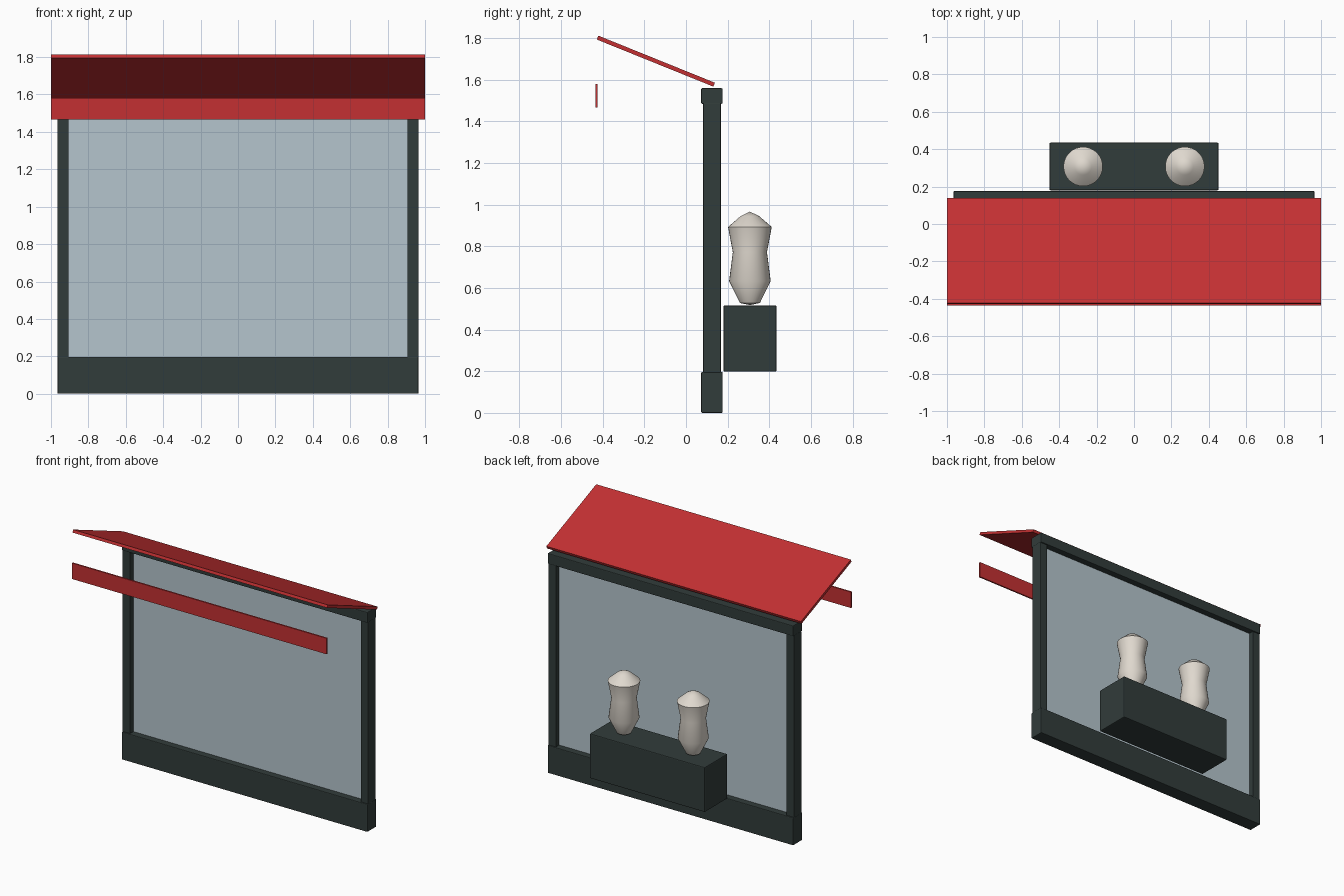
import bpy
import bmesh
import math

default = bpy.data.objects.get("Cube")
if default:
    bpy.data.objects.remove(default, do_unlink=True)


def make_material(name, rgb):
    mat = bpy.data.materials.new(name)
    mat.use_nodes = True
    color = (*rgb, 1.0)
    mat.diffuse_color = color
    bsdf = mat.node_tree.nodes["Principled BSDF"]
    bsdf.inputs["Base Color"].default_value = color
    bsdf.inputs["Roughness"].default_value = 0.7
    return mat


RED = make_material("awning red", (0.55, 0.03, 0.032))
DARK = make_material("dark green grey paint", (0.031, 0.045, 0.043))
GLASS = make_material("pale blue glass", (0.46, 0.56, 0.61))
CREAM = make_material("cream mannequin", (0.74, 0.69, 0.62))


def add_object(name, bm, mat):
    mesh = bpy.data.meshes.new(name)
    bmesh.ops.recalc_face_normals(bm, faces=bm.faces)
    bm.to_mesh(mesh)
    bm.free()
    mesh.materials.append(mat)
    obj = bpy.data.objects.new(name, mesh)
    bpy.context.collection.objects.link(obj)
    return obj


def box(name, x, y, z, mat, bevel=0.0):
    """Box from (min, max) ranges, with optional softened edges."""
    bm = bmesh.new()
    bmesh.ops.create_cube(bm, size=1)
    for v in bm.verts:
        v.co = [r[0] if c < 0 else r[1] for c, r in zip(v.co, (x, y, z))]
    obj = add_object(name, bm, mat)
    if bevel:
        mod = obj.modifiers.new("soft edges", "BEVEL")
        mod.width = bevel
        mod.segments = 2
    return obj


# Shop window frame and pane
box("base_rail", (-0.965, 0.965), (0.073, 0.176), (0, 0.197), DARK, 0.005)
box("top_rail", (-0.965, 0.965), (0.073, 0.176), (1.485, 1.56), DARK, 0.005)
for side, name in ((-1, "right_post"), (1, "left_post")):
    box(name, sorted((side * 0.905, side * 0.965)), (0.082, 0.168),
        (0.192, 1.49), DARK, 0.004)
box("window_pane", (-0.91, 0.91), (0.119, 0.131), (0.19, 1.49), GLASS)

# Sloping awning and hanging valance
awning = box("awning", (-1, 1), (-0.302, 0.302), (-0.01, 0.01), RED)
awning.location = (0, -0.145, 1.69)
awning.rotation_euler.x = -math.radians(22)
box("valance", (-1, 1), (-0.435, -0.424), (1.467, 1.58), RED)

# Display plinth behind the window
box("display_plinth", (-0.452, 0.452), (0.18, 0.435), (0.198, 0.516), DARK, 0.006)


def mannequin(name, x):
    """Lathed torso: radius and height pairs spun about its axis."""
    profile = [(0, 0.518), (0.048, 0.528), (0.1, 0.633), (0.082, 0.772),
               (0.105, 0.893), (0.045, 0.945), (0, 0.967)]
    bm = bmesh.new()
    verts = [bm.verts.new((r, 0, z)) for r, z in profile]
    edges = [bm.edges.new(pair) for pair in zip(verts, verts[1:])]
    bmesh.ops.spin(bm, geom=verts + edges, cent=(0, 0, 0), axis=(0, 0, 1),
                   angle=math.tau, steps=32)
    bmesh.ops.remove_doubles(bm, verts=bm.verts, dist=0.0005)
    obj = add_object(name, bm, CREAM)
    obj.location = (x, 0.307, 0)
    bpy.ops.object.select_all(action="DESELECT")
    obj.select_set(True)
    bpy.context.view_layer.objects.active = obj
    bpy.ops.object.shade_smooth_by_angle(angle=math.radians(45))


mannequin("right_mannequin", -0.272)
mannequin("left_mannequin", 0.272)
